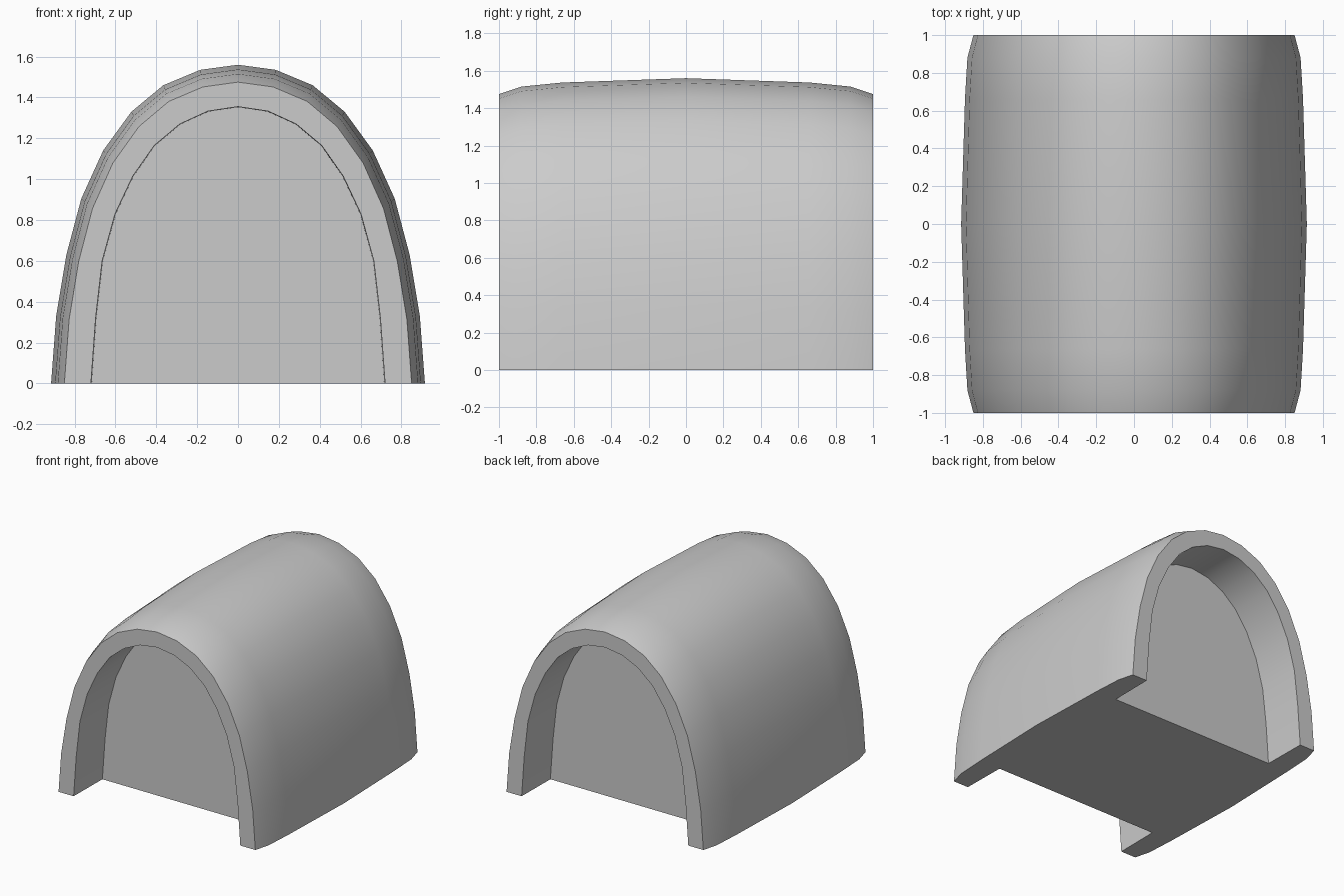
import bpy, bmesh, math

cube = bpy.data.objects.get("Cube")
if cube:
    bpy.data.objects.remove(cube, do_unlink=True)

grey = bpy.data.materials.new("plain grey")
grey.use_nodes = True
colour = (0.6, 0.6, 0.6, 1)
grey.diffuse_color = colour
grey.node_tree.nodes["Principled BSDF"].inputs["Base Color"].default_value = colour

# Half arches from foot to crown, as (x, z)
OUTER = [(.915, 0), (.89, .33), (.84, .63), (.767, .905), (.66, 1.14),
         (.522, 1.33), (.365, 1.46), (.185, 1.535), (0, 1.56)]
INNER = [(.72, 0), (.697, .32), (.665, .6), (.602, .83), (.515, 1.015),
         (.41, 1.165), (.285, 1.27), (.147, 1.333), (0, 1.355)]
RECESS = 0.65   # distance from the centre to each recessed end wall


def add_arch(bm, half, y, sx=1.0, sz=1.0):
    """Mirror a half arch into a full one at depth y."""
    full = half + [(-x, z) for x, z in reversed(half[:-1])]
    return [bm.verts.new((x * sx, y, z * sz)) for x, z in full]


bm = bmesh.new()

# Rings run from the front wall, out round the rim, along the shell, to the back wall
stations = [(-1, .85, 1.475), (-.88, .882, 1.515), (-.66, .895, 1.537), (0, .915, 1.56),
            (.66, .895, 1.537), (.88, .882, 1.515), (1, .85, 1.475)]
rings = [add_arch(bm, INNER, -RECESS, .995, .998), add_arch(bm, INNER, -1)]
rings += [add_arch(bm, OUTER, y, w / .915, h / 1.56) for y, w, h in stations]
rings += [add_arch(bm, INNER, 1), add_arch(bm, INNER, RECESS, .995, .998)]

for a, b in zip(rings, rings[1:]):
    for i in range(len(a) - 1):
        bm.faces.new((a[i], a[i + 1], b[i + 1], b[i]))

# Recessed end walls and flat underside
bm.faces.new(rings[0])
bm.faces.new(rings[-1])
bm.faces.new([r[0] for r in rings] + [r[-1] for r in reversed(rings)])
bmesh.ops.recalc_face_normals(bm, faces=bm.faces)

mesh = bpy.data.meshes.new("arched_shelter")
bm.to_mesh(mesh)
bm.free()
mesh.materials.append(grey)
shelter = bpy.data.objects.new("arched_shelter", mesh)
bpy.context.collection.objects.link(shelter)

# Smooth shell with crisp rims
bpy.ops.object.select_all(action='DESELECT')
shelter.select_set(True)
bpy.context.view_layer.objects.active = shelter
bpy.ops.object.shade_smooth_by_angle(angle=math.radians(35))
